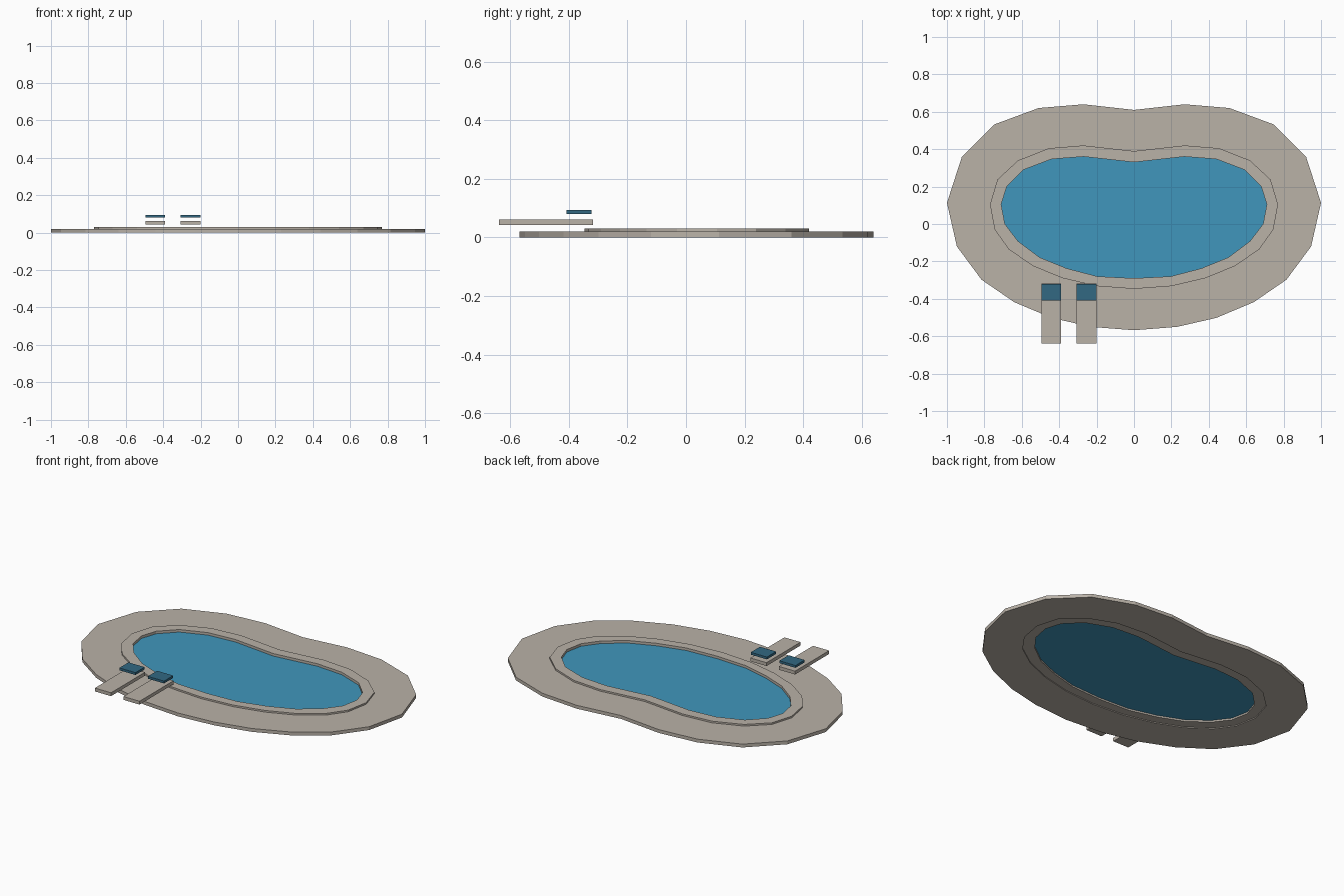
import bpy, bmesh

if "Cube" in bpy.data.objects:
    bpy.data.objects.remove(bpy.data.objects["Cube"])


def material(name, rgb):
    m = bpy.data.materials.new(name)
    m.diffuse_color = (*rgb, 1)
    m.use_nodes = True
    m.node_tree.nodes["Principled BSDF"].inputs["Base Color"].default_value = m.diffuse_color
    return m


stone = material("warm_stone", (0.49, 0.445, 0.39))
water_blue = material("water_blue", (0.051, 0.305, 0.503))
teal = material("dark_teal", (0.032, 0.138, 0.223))

# Right half outlines, from back centre to front centre
DECK = [(0, .61), (.27, .64), (.51, .62), (.745, .533), (.92, .36), (1, .113),
        (.947, -.12), (.815, -.298), (.64, -.418), (.44, -.502), (.23, -.55), (0, -.568)]
COPING = [(0, .39), (.27, .42), (.455, .405), (.62, .34), (.73, .238), (.77, .105),
          (.745, -.03), (.67, -.135), (.54, -.225), (.38, -.29), (.20, -.332), (0, -.347)]
WATER = [(0, .33), (.27, .36), (.44, .347), (.59, .29), (.68, .20), (.71, .105),
         (.69, 0), (.62, -.092), (.505, -.178), (.36, -.237), (.195, -.28), (0, -.29)]


def mirrored(half):
    return half + [(-x, y) for x, y in half[-2:0:-1]]


def finish(name, bm, mat):
    bmesh.ops.recalc_face_normals(bm, faces=bm.faces)
    me = bpy.data.meshes.new(name)
    bm.to_mesh(me)
    bm.free()
    me.materials.append(mat)
    ob = bpy.data.objects.new(name, me)
    bpy.context.collection.objects.link(ob)
    return ob


def ring(name, outer, inner, z0, z1, mat):
    """Flat band between two outlines with vertical walls."""
    bm = bmesh.new()
    loops = [[bm.verts.new((x, y, z)) for x, y in mirrored(o)]
             for o, z in ((outer, z0), (outer, z1), (inner, z1), (inner, z0))]
    n = len(loops[0])
    for k in range(4):
        a, b = loops[k], loops[(k + 1) % 4]
        for i in range(n):
            j = (i + 1) % n
            bm.faces.new((a[i], a[j], b[j], b[i]))
    return finish(name, bm, mat)


def box(name, x0, x1, y0, y1, z0, z1, mat):
    bm = bmesh.new()
    bmesh.ops.create_cube(bm, size=1)
    for v in bm.verts:
        v.co = (x1 if v.co.x > 0 else x0, y1 if v.co.y > 0 else y0, z1 if v.co.z > 0 else z0)
    return finish(name, bm, mat)


# Paved deck and raised coping around the pool
ring("deck", DECK, COPING, 0, .02, stone)
ring("coping", COPING, WATER, .005, .03, stone)

# Water surface
bm = bmesh.new()
face = bm.faces.new([bm.verts.new((x, y, .015)) for x, y in mirrored(WATER)])
face.normal_update()
if face.normal.z < 0:
    face.normal_flip()
me = bpy.data.meshes.new("water")
bm.to_mesh(me)
bm.free()
me.materials.append(water_blue)
bpy.context.collection.objects.link(bpy.data.objects.new("water", me))

# Two loungers with floating headrests
for side, x in (("left", -.442), ("right", -.254)):
    box(f"{side}_lounger", x - .053, x + .053, -.638, -.318, .042, .062, stone)
    box(f"{side}_headrest", x - .053, x + .053, -.408, -.322, .08, .094, teal)
